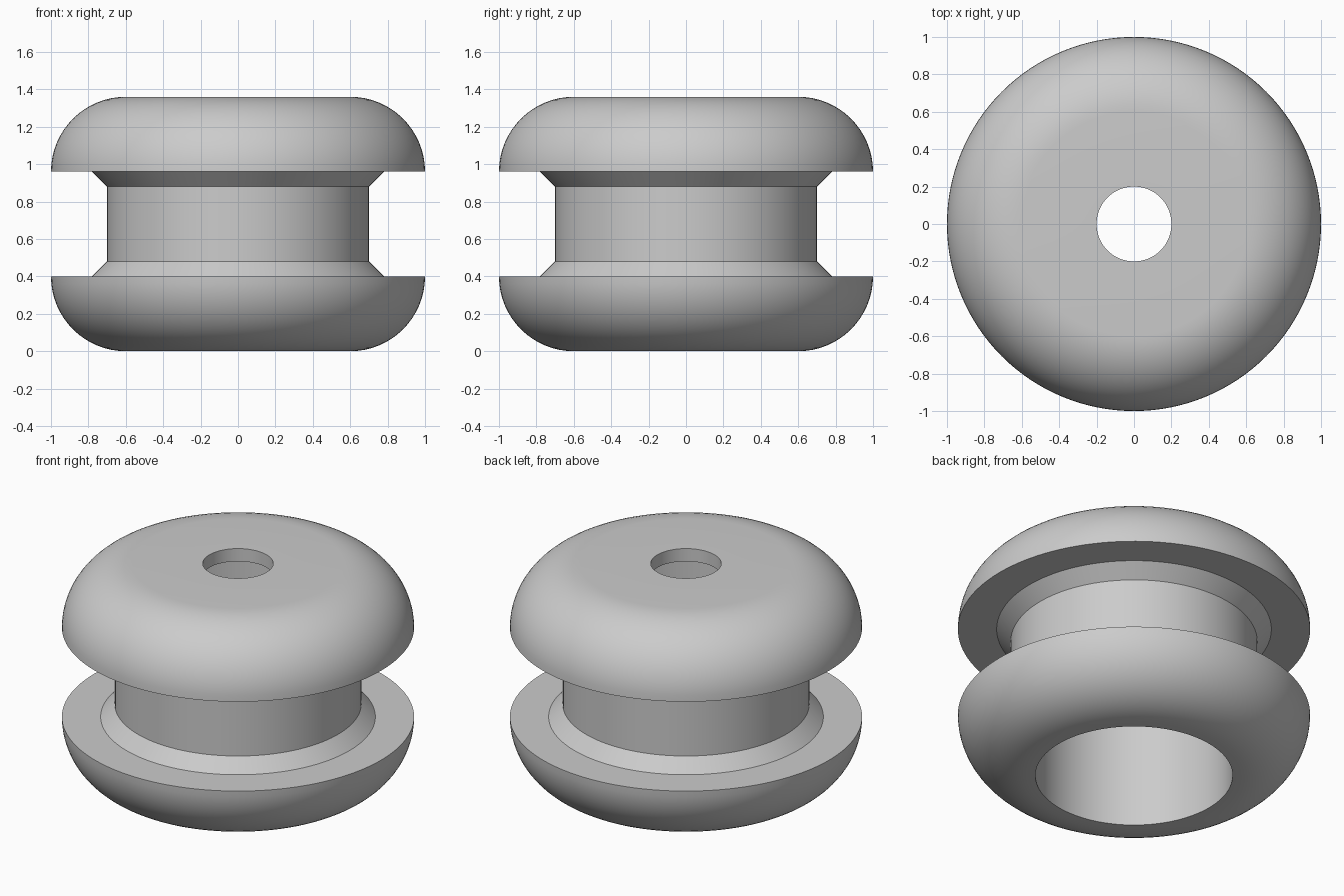
import bpy
import bmesh
from math import cos, sin, pi, radians

HEIGHT = 1.36
FLANGE = 0.40        # flange thickness and rim rounding radius
CHAMFER = 0.08       # fillet between flange and neck
NECK = 0.70
BORE = 0.56
HOLE = 0.20
MEMBRANE = 0.08
SEGMENTS = 128
ARC_STEPS = 16

cube = bpy.data.objects.get("Cube")
if cube:
    bpy.data.objects.remove(cube, do_unlink=True)


def lathe(name, profile):
    """Revolve a closed (radius, z) profile around the z axis."""
    bm = bmesh.new()
    verts = [bm.verts.new((r, 0, z)) for r, z in profile]
    edges = [bm.edges.new((a, b)) for a, b in zip(verts, verts[1:] + verts[:1])]
    bmesh.ops.spin(bm, geom=verts + edges, cent=(0, 0, 0), axis=(0, 0, 1),
                   angle=2 * pi, steps=SEGMENTS, use_merge=True)
    bmesh.ops.remove_doubles(bm, verts=bm.verts, dist=0.0001)
    bmesh.ops.recalc_face_normals(bm, faces=bm.faces)
    mesh = bpy.data.meshes.new(name)
    bm.to_mesh(mesh)
    bm.free()
    obj = bpy.data.objects.new(name, mesh)
    bpy.context.collection.objects.link(obj)
    return obj


# Outer half profile: quarter-round flange, flat ledge, chamfer, neck
lower = []
for i in range(ARC_STEPS + 1):
    a = pi / 2 * i / ARC_STEPS
    lower.append((1 - FLANGE + FLANGE * sin(a), FLANGE - FLANGE * cos(a)))
lower += [(NECK + CHAMFER, FLANGE), (NECK, FLANGE + CHAMFER)]

# Mirrored upper half
upper = [(r, HEIGHT - z) for r, z in reversed(lower)]

# Blind bore closed by a thin top membrane with a small central hole
ceiling = HEIGHT - MEMBRANE
inner = [(HOLE, HEIGHT), (HOLE, ceiling), (BORE, ceiling), (BORE, 0)]

grommet = lathe("grommet_body", lower + upper + inner)

# Smooth shading with crisp edges
bpy.ops.object.select_all(action="DESELECT")
grommet.select_set(True)
bpy.context.view_layer.objects.active = grommet
bpy.ops.object.shade_smooth_by_angle(angle=radians(30))
